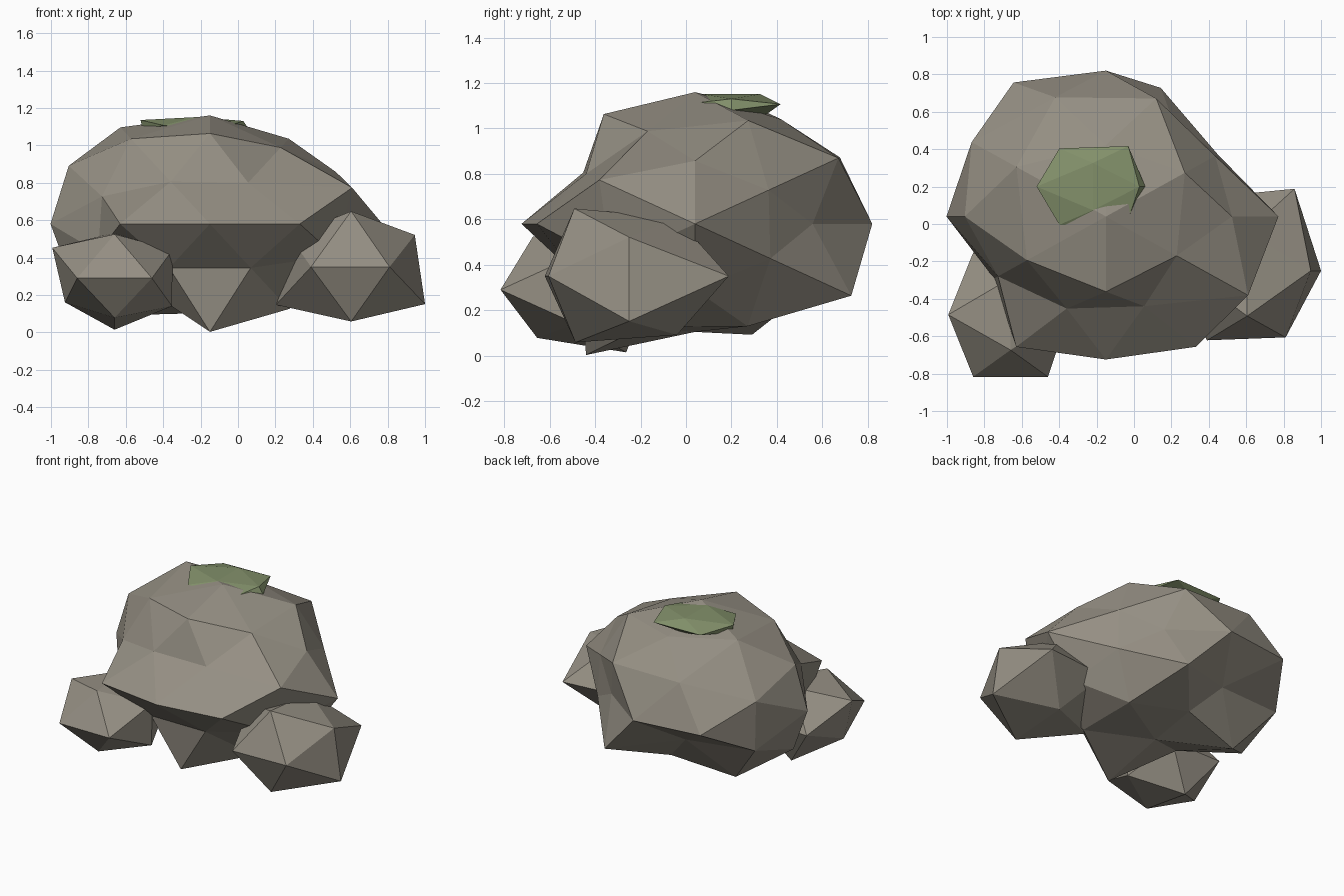
import bpy
import bmesh
from mathutils import Vector

default = bpy.data.objects.get("Cube")
if default:
    bpy.data.objects.remove(default, do_unlink=True)


def material(name, rgb):
    mat = bpy.data.materials.new(name)
    mat.use_nodes = True
    mat.diffuse_color = (*rgb, 1)
    bsdf = mat.node_tree.nodes["Principled BSDF"]
    bsdf.inputs["Base Color"].default_value = (*rgb, 1)
    bsdf.inputs["Roughness"].default_value = 0.95
    return mat


stone = material("stone grey", (0.30, 0.275, 0.228))
moss = material("moss green", (0.225, 0.28, 0.145))

PHI = (1 + 5 ** 0.5) / 2
SIGNS = (-1, 1)


def roll(v, n):
    """Cycle the axes of a direction."""
    for _ in range(n):
        v = (v[2], v[0], v[1])
    return v


def corner_directions():
    """The twelve corners of an icosahedron, in three groups of four."""
    return [Vector(roll((s, t * PHI, 0), n)).normalized()
            for n in range(3) for s in SIGNS for t in SIGNS]


def edge_directions():
    """The thirty edge middles: six on the axes, then three groups of eight."""
    axes = [Vector(roll((s, 0, 0), n)) for n in range(3) for s in SIGNS]
    middle = (PHI, 1, 1 / PHI)
    rest = []
    for n in range(3):
        m = roll(middle, n)
        rest += [Vector((x * m[0], y * m[1], z * m[2])).normalized()
                 for x in SIGNS for y in SIGNS for z in SIGNS]
    return axes + rest


def rock(name, centre, size, bumps, mat, fine=False):
    """Faceted ball whose corners are pushed in or out by the bump factors."""
    directions = corner_directions() + (edge_directions() if fine else [])
    bm = bmesh.new()
    verts = [bm.verts.new(d) for d in directions]
    bmesh.ops.convex_hull(bm, input=verts)
    for vert, bump in zip(verts, bumps):
        vert.co = [c + d * s * bump for c, d, s in zip(centre, vert.co, size)]
    bmesh.ops.recalc_face_normals(bm, faces=bm.faces)
    mesh = bpy.data.meshes.new(name)
    bm.to_mesh(mesh)
    bm.free()
    mesh.materials.append(mat)
    obj = bpy.data.objects.new(name, mesh)
    bpy.context.collection.objects.link(obj)


# Large boulder: corners, axis points, then side, front/back and cap points
main_bumps = [
    1.05, 1.08, 1.05, .78, 1.17, .98, .84, .93, 1, .95, 1.02, .91,
    .98, 1.06, .98, 1, .82, 1,
    .85, .82, 1, 1.02, .95, 1.08, .85, .83,
    .81, .78, .72, 1.01, .81, .76, 1.09, 1,
    .76, .97, 1.04, 1.1, .97, .87, .96, .97]
rock("main_boulder", (-.15, .04, .58), (.87, .78, .58), main_bumps, stone, fine=True)

# Two small boulders leaning on it
rock("left_boulder", (.605, -.25, .35), (.43, .46, .35),
     [.95, 1, .91, 1.12, .98, 1, .87, .86, 1.1, 1.08, .9, .93], stone)
rock("right_boulder", (-.66, -.485, .29), (.38, .39, .3),
     [1, 1, 1, 1, .83, .92, 1.08, .95, .82, .95, 1.03, .96], stone)

# Flat moss patch on the crown, sagging towards the back and left
rock("moss_patch", (-.22, .2, 1.107), (.34, .24, .052),
     [1, 1, 1, 1.06, 1, 1, 1.15, 1, 1, .97, 1.04, .86], moss)
